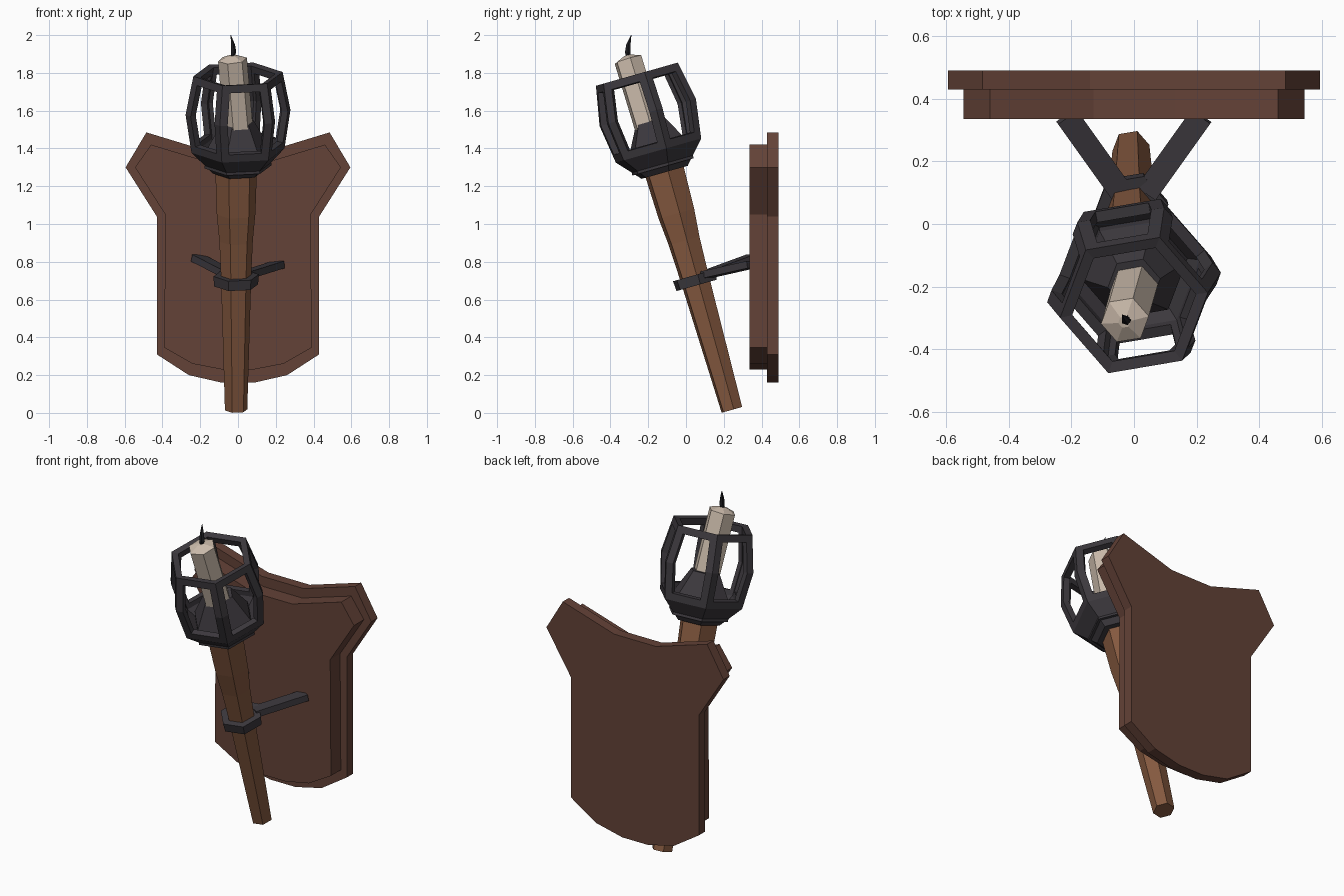
import bpy, bmesh, math
from mathutils import Vector, Matrix

if "Cube" in bpy.data.objects:
    bpy.data.objects.remove(bpy.data.objects["Cube"], do_unlink=True)


def material(name, rgb):
    m = bpy.data.materials.new(name)
    m.use_nodes = True
    m.diffuse_color = (*rgb, 1)
    m.node_tree.nodes["Principled BSDF"].inputs["Base Color"].default_value = (*rgb, 1)
    return m


PLAQUE = material("dark brown wood", (0.125, 0.054, 0.038))
SHAFT = material("warm brown wood", (0.235, 0.100, 0.050))
IRON = material("dark iron", (0.045, 0.040, 0.047))
WAX = material("pale wax", (0.60, 0.50, 0.41))
CHAR = material("charred black", (0.012, 0.012, 0.015))


def finish(name, bm, mat, matrix=None):
    bmesh.ops.recalc_face_normals(bm, faces=bm.faces)
    if matrix is not None:
        bm.transform(matrix)
    mesh = bpy.data.meshes.new(name)
    bm.to_mesh(mesh)
    bm.free()
    mesh.materials.append(mat)
    ob = bpy.data.objects.new(name, mesh)
    bpy.context.collection.objects.link(ob)
    return ob


def rings(bm, profile, sides=6, phase=10, cap_top=True):
    """Stack of polygons from (height, radius) pairs; returns wall faces per tier."""
    loops = []
    for h, r in profile:
        angles = [math.radians(phase + 360 * i / sides) for i in range(sides)]
        loops.append([bm.verts.new((r * math.cos(a), r * math.sin(a), h)) for a in angles])
    tiers = []
    for lo, hi in zip(loops, loops[1:]):
        tiers.append([bm.faces.new((lo[i], lo[(i + 1) % sides], hi[(i + 1) % sides], hi[i]))
                      for i in range(sides)])
    bm.faces.new(loops[0][::-1])
    if cap_top:
        bm.faces.new(loops[-1])
    return tiers


def lathe(name, profile, mat, matrix, sides=6, phase=10):
    bm = bmesh.new()
    rings(bm, profile, sides, phase)
    return finish(name, bm, mat, matrix)


def aim(start, end):
    """Frame at start whose z axis points to end, plus the distance."""
    d = Vector(end) - Vector(start)
    rot = Vector((0, 0, 1)).rotation_difference(d).to_matrix().to_4x4()
    return Matrix.Translation(start) @ rot, d.length


# Wall plaque: two stacked shield boards
def board(name, half, y_front, y_back):
    bm = bmesh.new()
    outline = half + [(-x, z) for x, z in reversed(half)]
    face = bm.faces.new([bm.verts.new((x, y_front, z)) for x, z in outline])
    out = bmesh.ops.extrude_face_region(bm, geom=[face])
    moved = [v for v in out["geom"] if isinstance(v, bmesh.types.BMVert)]
    bmesh.ops.translate(bm, verts=moved, vec=(0, y_back - y_front, 0))
    return finish(name, bm, PLAQUE)


board("back_board", [(0.14, 1.38), (0.485, 1.485), (0.595, 1.30), (0.43, 1.04),
                     (0.43, 0.31), (0.26, 0.20), (0.085, 0.16)], 0.43, 0.49)
board("front_board", [(0.13, 1.32), (0.46, 1.42), (0.545, 1.30), (0.385, 1.05),
                      (0.39, 0.345), (0.24, 0.26), (0.085, 0.23)], 0.335, 0.43)

# Leaning torch: everything on it shares one tilted axis
tilt = Matrix.Translation((-0.01, 0.243, 0.016)) @ Matrix.Rotation(math.radians(15.8), 4, "X")
lathe("handle", [(0, 0.06), (0.75, 0.082), (0.93, 0.09), (1.08, 0.104), (1.33, 0.112)],
      SHAFT, tilt)
lathe("collar", [(0.685, 0.118), (0.74, 0.122)], IRON, tilt)

# Bracket arms from collar to plaque
for side, name, z_end in ((1, "left_arm", 0.785), (-1, "right_arm", 0.82)):
    start, end = Vector((side * 0.04, 0.10, 0.73)), Vector((side * 0.215, 0.345, z_end))
    along = (end - start).normalized()
    across = along.cross(Vector((0, 0, 1))).normalized()
    up = across.cross(along)
    frame = Matrix((along, across, up)).transposed().to_4x4()
    frame.translation = (start + end) / 2
    bm = bmesh.new()
    bmesh.ops.create_cube(bm, size=1)
    bm.transform(Matrix.Diagonal(((end - start).length, 0.075, 0.038, 1)))
    finish(name, bm, IRON, frame)

# Open cage: solid cup below, a bent window cut through both tiers on each side
cage_frame = tilt @ Matrix.Translation((0.01, 0, 1.307))
bm = bmesh.new()
tiers = rings(bm, [(0, 0.135), (0.12, 0.25), (0.33, 0.282), (0.54, 0.24)], cap_top=False)
bmesh.ops.recalc_face_normals(bm, faces=bm.faces)
for low, high in zip(tiers[1], tiers[2]):
    bmesh.ops.inset_region(bm, faces=[low, high], thickness=0.042, use_boundary=True,
                           use_even_offset=True)
    bmesh.ops.delete(bm, geom=[low, high], context="FACES")
cage = finish("cage", bm, IRON, cage_frame)
shell = cage.modifiers.new("thickness", "SOLIDIFY")
shell.thickness = 0.035
shell.offset = -1
shell.use_even_offset = True

# Candle holder inside the cage
lathe("candle_holder", [(0.03, 0.18), (0.13, 0.17), (0.28, 0.085)], IRON, cage_frame)

# Candle and wick
base, top = (0.01, -0.17, 1.42), (-0.03, -0.31, 1.88)
frame, length = aim(base, top)
lathe("candle", [(0, 0.078), (length - 0.01, 0.078), (length + 0.012, 0.02)], WAX, frame)

bm = bmesh.new()
sides = 5
path = [(-0.03, -0.308, 1.88, 0.010), (-0.025, -0.308, 1.91, 0.016),
        (-0.028, -0.305, 1.95, 0.012), (-0.038, -0.290, 2.0, 0.001)]
loops = [[bm.verts.new((x + r * math.cos(math.tau * i / sides),
                        y + r * math.sin(math.tau * i / sides), z)) for i in range(sides)]
         for x, y, z, r in path]
for lo, hi in zip(loops, loops[1:]):
    for i in range(sides):
        j = (i + 1) % sides
        bm.faces.new((lo[i], lo[j], hi[j], hi[i]))
bm.faces.new(loops[0][::-1])
bm.faces.new(loops[-1])
finish("wick", bm, CHAR)
